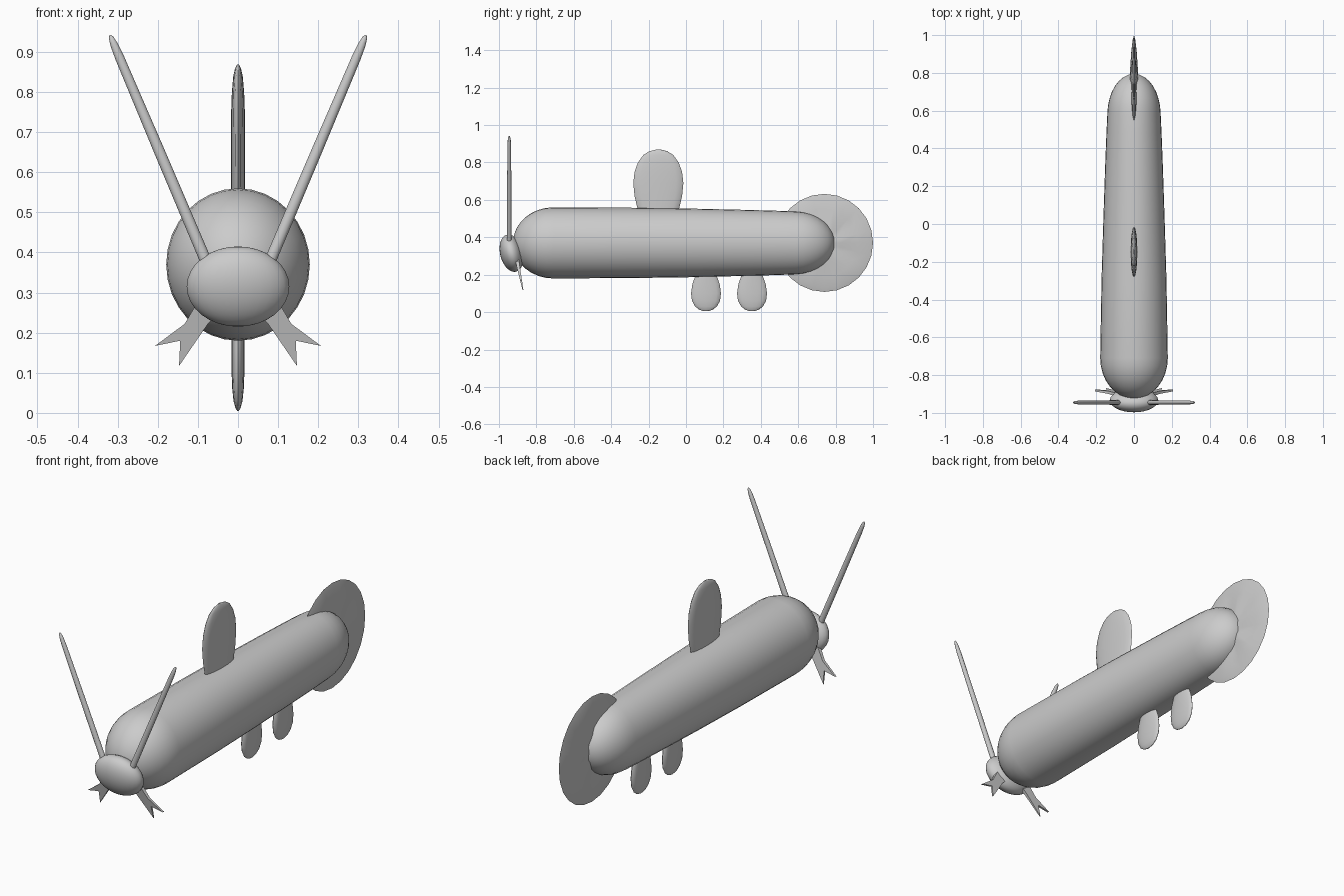
import bpy, bmesh, math
from mathutils import Vector

if "Cube" in bpy.data.objects:
    bpy.data.objects.remove(bpy.data.objects["Cube"])

grey = bpy.data.materials.new("plain grey")
grey.diffuse_color = (0.6, 0.6, 0.6, 1)
grey.use_nodes = True
grey.node_tree.nodes["Principled BSDF"].inputs["Base Color"].default_value = grey.diffuse_color


def finish(name, bm, angle=40):
    bmesh.ops.recalc_face_normals(bm, faces=bm.faces)
    me = bpy.data.meshes.new(name)
    bm.to_mesh(me)
    bm.free()
    me.materials.append(grey)
    ob = bpy.data.objects.new(name, me)
    bpy.context.collection.objects.link(ob)
    bpy.ops.object.select_all(action='DESELECT')
    bpy.context.view_layer.objects.active = ob
    ob.select_set(True)
    bpy.ops.object.shade_smooth_by_angle(angle=math.radians(angle))
    return ob


def loft(name, rings, angle=40):
    """Skin a list of point rings and close both ends."""
    bm = bmesh.new()
    rows = [[bm.verts.new(p) for p in r] for r in rings]
    n = len(rows[0])
    for a, b in zip(rows, rows[1:]):
        for i in range(n):
            j = (i + 1) % n
            bm.faces.new((a[i], a[j], b[j], b[i]))
    bm.faces.new(rows[0])
    bm.faces.new(rows[-1])
    return finish(name, bm, angle)


def circle(n):
    return [(math.cos(2 * math.pi * i / n), math.sin(2 * math.pi * i / n)) for i in range(n)]


# Body: tapered capsule along y, (y, half width, half height)
stations = []
for k in range(9):                                   # front dome
    t = math.radians(2 + k * 11)
    stations.append((-0.71 - 0.215 * math.cos(t), 0.179 * math.sin(t), 0.19 * math.sin(t)))
stations += [(-0.3, 0.172, 0.188), (0.0, 0.163, 0.184), (0.3, 0.153, 0.177), (0.48, 0.146, 0.172)]
for k in range(9):                                   # rear dome
    t = math.radians(88 - k * 10.75)
    stations.append((0.58 + 0.215 * math.cos(t), 0.141 * math.sin(t), 0.168 * math.sin(t)))
loft("body", [[(rx * c, y, 0.37 + rz * s) for c, s in circle(32)] for y, rx, rz in stations])

# Head: flattened ball, tipped slightly
bm = bmesh.new()
bmesh.ops.create_uvsphere(bm, u_segments=28, v_segments=16, radius=1)
for v in bm.verts:
    x, y, z = v.co
    v.co = (0.128 * x, -0.933 + 0.062 * y - 0.016 * z, 0.315 + 0.1 * z)
finish("head", bm)


def fin(name, cy, outline, half):
    """Lens-shaped fin in the yz plane; outline is (z, half length)."""
    rings = []
    for z, w, t in outline:
        rings.append([(half * t * c, cy + w * s, z) for c, s in circle(16)])
    return loft(name, rings, 50)


# Back fin, egg outline
back = [(0.50, 0.085, 1), (0.56, 0.113, 1), (0.62, 0.127, 1), (0.69, 0.134, 1), (0.75, 0.127, 0.95),
        (0.80, 0.109, 0.85), (0.84, 0.08, 0.65), (0.86, 0.048, 0.4), (0.869, 0.012, 0.12)]
fin("back_fin", -0.148, back, 0.018)

# Belly fins
belly = [(0.26, 0.04, 1), (0.20, 0.055, 1), (0.15, 0.073, 1), (0.10, 0.08, 1), (0.06, 0.075, 0.9),
         (0.03, 0.058, 0.7), (0.012, 0.035, 0.4), (0.005, 0.01, 0.12)]
for i, y in enumerate((0.107, 0.353)):
    fin("belly_fin_%d" % (i + 1), y, belly, 0.016)

# Tail fin: fan disc, thick at the hub and thin at the rim, with gentle pleats
bm = bmesh.new()
n = 24
sides = []
for s in (-1, 1):
    hub = bm.verts.new((s * 0.021, 0.74, 0.37))
    rows = []
    for f, t in ((0.35, 0.02), (0.7, 0.014), (0.92, 0.007)):
        rows.append([bm.verts.new((s * t * (1.0 if i % 4 < 2 else 0.7),
                                   0.74 + 0.255 * f * c, 0.37 + 0.26 * f * w))
                     for i, (c, w) in enumerate(circle(n))])
    sides.append((hub, rows))
rim = [bm.verts.new((0, 0.74 + 0.26 * c, 0.37 + 0.262 * w)) for c, w in circle(n)]
for hub, rows in sides:
    for i in range(n):
        j = (i + 1) % n
        bm.faces.new((hub, rows[0][i], rows[0][j]))
        for a, b in zip(rows, rows[1:] + [rim]):
            bm.faces.new((a[i], a[j], b[j], b[i]))
finish("tail_fin", bm, 40)

for side, word in ((-1, "left"), (1, "right")):
    # Antenna: thin rod with a rounded tip
    a, b = Vector((side * 0.07, -0.945, 0.355)), Vector((side * 0.319, -0.945, 0.942))
    d = (b - a).normalized()
    u = Vector((0, 1, 0))
    v = d.cross(u)
    rings = []
    for f, r in ((0, 0.0145), (0.5, 0.0135), (0.9, 0.0115), (0.96, 0.0095), (0.99, 0.006), (1, 0.002)):
        p = a.lerp(b, f)
        rings.append([p + u * (r * 0.85 * c) + v * (r * s) for c, s in circle(12)])
    loft("antenna_" + word, rings)

    # Forked jaw: flat notched plate leaning back
    shape = [(0.05, 0.25), (0.09, 0.295), (0.133, 0.222), (0.207, 0.167),
             (0.144, 0.18), (0.147, 0.117), (0.075, 0.222)]
    loft("jaw_" + word,
         [[(side * x, -0.872 - 0.2 * (z - 0.12) + o * (0.3 + max(0, z - 0.117) * 6), z) for x, z in shape]
          for o in (-0.008, 0.008)], 30)
